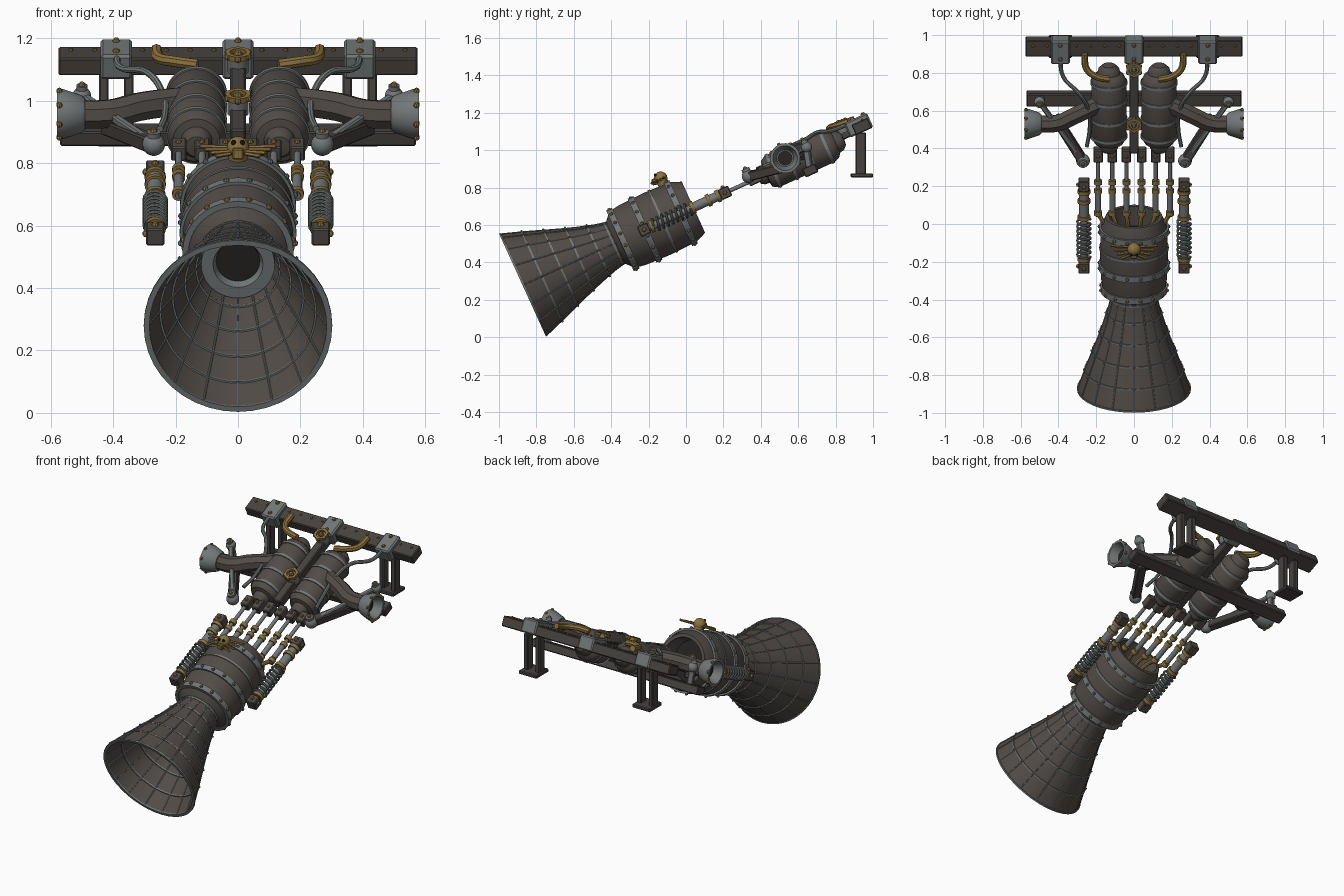
import bpy, bmesh, math
from mathutils import Matrix, Vector

if "Cube" in bpy.data.objects:
    bpy.data.objects.remove(bpy.data.objects["Cube"])

# Engine frame: x across, y along the thrust axis, z away from it
FRAME = Matrix.Translation((0, -.87, .28)) @ Matrix.Rotation(math.radians(24.5), 4, 'X')
INV = FRAME.inverted()
parts = []


def material(name, rgb):
    m = bpy.data.materials.new(name)
    m.use_nodes = True
    m.diffuse_color = (*rgb, 1)
    b = m.node_tree.nodes["Principled BSDF"]
    b.inputs["Base Color"].default_value = (*rgb, 1)
    b.inputs["Roughness"].default_value = .6
    return m


IRON = material("dark iron", (.085, .072, .063))
BEAM = material("beam iron", (.062, .054, .048))
STEEL = material("grey steel", (.17, .185, .185))
BRASS = material("aged brass", (.26, .165, .045))
SOOT = material("soot", (.02, .018, .016))


def W(x, y, z):
    "Upright coordinates to engine frame"
    return INV @ Vector((x, y, z))


def finish(name, mesh, mat):
    mesh.materials.clear()
    mesh.materials.append(mat)
    ob = bpy.data.objects.new(name, mesh)
    bpy.context.collection.objects.link(ob)
    ob.matrix_world = FRAME
    parts.append(ob)
    return ob


def from_bm(name, bm, mat):
    bmesh.ops.remove_doubles(bm, verts=bm.verts, dist=1e-5)
    bmesh.ops.recalc_face_normals(bm, faces=bm.faces)
    mesh = bpy.data.meshes.new(name)
    bm.to_mesh(mesh)
    bm.free()
    return finish(name, mesh, mat)


def lathe(name, profile, mat, at=(0, 0, 0), axis=(0, 1, 0), closed=False, n=40):
    "Spin (radius, distance) points round an axis"
    bm = bmesh.new()
    turn = Matrix.Translation(at) @ Vector(axis).to_track_quat('Z', 'Y').to_matrix().to_4x4()
    rows = [[bm.verts.new(turn @ Vector((r * math.cos(a), r * math.sin(a), t)))
             for a in [math.tau * i / n for i in range(n)]] for r, t in profile]
    pairs = list(zip(rows, rows[1:])) + ([(rows[-1], rows[0])] if closed else [])
    for p, q in pairs:
        for i in range(n):
            j = (i + 1) % n
            bm.faces.new((p[i], p[j], q[j], q[i]))
    return from_bm(name, bm, mat)


def rod(name, a, b, r, mat, n=16):
    a, d = Vector(a), Vector(b) - Vector(a)
    return lathe(name, [(0, 0), (r, 0), (r, d.length), (0, d.length)], mat, a, d, n=n)


def band(name, s, r, w, mat, x=0, inner=.02):
    pts = [(r - inner, -w / 2), (r, -w / 2), (r, w / 2), (r - inner, w / 2)]
    return lathe(name, pts, mat, (x, s, 0), closed=True)


def box(name, c, size, mat, bevel=.005, turn=Matrix()):
    bm = bmesh.new()
    bmesh.ops.create_cube(bm, size=1, matrix=Matrix.Diagonal((*size, 1)))
    bmesh.ops.bevel(bm, geom=bm.edges[:], offset=bevel, segments=1, affect='EDGES')
    bm.transform(Matrix.Translation(c) @ turn)
    return from_bm(name, bm, mat)


def strut(name, a, b, w, t, mat):
    d = b - a
    turn = d.to_track_quat('Y', 'Z').to_matrix().to_4x4()
    return box(name, (a + b) / 2, (w, d.length, t), mat, turn=turn)


def balls(name, centres, r, mat, seg=8):
    bm = bmesh.new()
    for c in centres:
        bmesh.ops.create_uvsphere(bm, u_segments=seg, v_segments=max(5, seg // 2), radius=r,
                                  matrix=Matrix.Translation(c))
    return from_bm(name, bm, mat)


def tubes(name, paths, r, mat, res=5):
    "Round tubes, one along each path of points"
    cu = bpy.data.curves.new(name, 'CURVE')
    cu.dimensions, cu.bevel_depth, cu.bevel_resolution = '3D', r, 2
    cu.resolution_u, cu.use_fill_caps = res, True
    for path in paths:
        sp = cu.splines.new('BEZIER')
        sp.bezier_points.add(len(path) - 1)
        for bp, p in zip(sp.bezier_points, path):
            bp.co = p
            bp.handle_left_type = bp.handle_right_type = 'AUTO'
    tmp = bpy.data.objects.new(name + "_path", cu)
    bpy.context.collection.objects.link(tmp)
    bpy.context.view_layer.update()
    mesh = bpy.data.meshes.new_from_object(tmp.evaluated_get(bpy.context.evaluated_depsgraph_get()))
    bpy.data.objects.remove(tmp)
    mesh.name = name
    return finish(name, mesh, mat)


def around(r, s, n, off=0):
    return [Vector((r * math.sin(math.tau * (i + off) / n), s, r * math.cos(math.tau * (i + off) / n)))
            for i in range(n)]


# Exhaust bell with ribs and hoops inside and out
bell = [(.298, 0), (.26, .11), (.22, .22), (.18, .33), (.145, .44), (.122, .53), (.118, .6)]
lathe("exhaust_bell", bell + [(r - .01, s) for r, s in reversed(bell)], IRON, closed=True, n=64)
for side, off in (("outer", 0), ("inner", -.011)):
    rings = [around(r + off, s, 16) for r, s in bell]
    tubes(side + "_bell_ribs", list(zip(*rings)), .0035, STEEL, 2)
for i, (r, s) in enumerate(bell[:6]):
    band(f"bell_hoop_{i}", s, r + .004, .009, STEEL, inner=.018)
balls("bell_rivets", [p for r, s in bell[1:5] for p in around(r + .005, s, 16)], .006, STEEL)
lathe("bell_throat", [(0, .5), (.07, .5), (.08, .47), (.118, .47), (.118, .53), (0, .53)], STEEL)
lathe("throat_core", [(0, .496), (.07, .496), (.07, .502), (0, .502)], SOOT)

# Combustion chamber, open at the rear
lathe("chamber", [(0, .54), (.12, .54), (.165, .58), (.175, .64), (.18, .78), (.175, .94), (.15, 1.0),
                  (.13, 1.0), (.125, .88), (0, .88)], IRON, n=48)
lathe("chamber_bore", [(0, .883), (.122, .883), (.122, .889), (0, .889)], SOOT)
for i, (s, r) in enumerate(((.585, .178), (.715, .187), (.925, .186))):
    band(f"chamber_band_{i}", s, r, .034, STEEL)
    balls(f"chamber_bolts_{i}", around(r, s, 16, .5), .01, STEEL if i else BRASS)
band("chamber_seam", .82, .184, .012, STEEL)

# Winged skull emblem on the chamber
skull = W(0, -.135, .85)
flat = Matrix.Rotation(math.radians(-14), 4, 'X')
balls("skull", [skull], .036, BRASS, 16)
box("skull_jaw", skull + Vector((0, -.038, -.004)), (.036, .03, .035), BRASS, turn=flat)
balls("skull_eyes", [skull + Vector((x, -.019, .026)) for x in (-.014, .014)], .009, SOOT)
rod("emblem_post", skull, skull + Vector((0, 0, -.07)), .03, BRASS)
for sx in (-1, 1):
    for k in range(4):
        a = skull + Vector((sx * .02, .012 - k * .016, -.005))
        strut("wing_feather", a, a + Vector((sx * (.105 - k * .017), .008 - k * .01, 0)), .014, .013, BRASS)

# Feed rods between chamber and tanks
for x in [sx * d for sx in (-1, 1) for d in (.04, .115, .19)]:
    rod("feed_rod", (x, 1.0, 0), (x, 1.37, 0), .011, STEEL)
    rod("feed_sleeve", (x, 1.04, 0), (x, 1.15, 0), .016, STEEL)
    for s in (1.02, 1.15, 1.2):
        rod("feed_collar", (x, s - .012, 0), (x, s + .012, 0), .021, BRASS)
    box("feed_block", (x, 1.36, 0), (.05, .075, .05), IRON)
    balls("feed_block_bolt", [(x, 1.36, .026)], .01, BRASS)
    tubes("feed_elbow", [[(x, 1.02, 0), (x * .85, .97, .012), (x * .6, .89, 0)]], .012, BRASS)

for sx in (-1, 1):
    # Spring dampers beside the chamber
    x = sx * .265
    for s in (.71, 1.185):
        box("damper_block", (x, s, 0), (.06, .06, .06), IRON)
        balls("damper_bolts", [(x, s, .03), (x + sx * .03, s, 0)], .012, BRASS)
    rod("damper_core", (x, .72, 0), (x, 1.0, 0), .019, STEEL)
    rod("damper_rod", (x, .98, 0), (x, 1.17, 0), .026, STEEL)
    for s in (.755, .995, 1.09, 1.145):
        rod("damper_collar", (x, s - .01, 0), (x, s + .01, 0), .034, BRASS)
    coil = [(x + .035 * math.cos(i * math.pi / 4), .765 + i * .0034, .035 * math.sin(i * math.pi / 4))
            for i in range(65)]
    tubes("damper_spring", [coil], .0065, STEEL, 2)

    # Fuel tanks
    x = sx * .133
    lathe("fuel_tank", [(0, 1.375), (.035, 1.38), (.048, 1.40), (.05, 1.425), (.075, 1.43), (.093, 1.46),
                        (.093, 1.79), (.08, 1.82), (.06, 1.835), (.055, 1.86), (.035, 1.88), (0, 1.885)],
          IRON, (x, 0, 0))
    for s in (1.47, 1.57, 1.68, 1.78):
        band("tank_band", s, .098, .016, STEEL, x)

    # Side thruster elbow and cup
    tubes("thruster_pipe", [[W(sx * .17, .64, 1.0), W(sx * .32, .57, .98), W(sx * .4, .535, .96),
                             W(sx * .52, .53, .955)]], .048, IRON)
    lathe("thruster_cup", [(0, 0), (.05, 0), (.06, .01), (.08, .07), (.08, .09), (.066, .09), (.045, .035),
                           (0, .035)], STEEL, W(sx * .49, .53, .957), (sx, 0, 0))
    rod("thruster_bore", W(sx * .52, .53, .957), W(sx * .531, .53, .957), .04, SOOT)
    hub = W(sx * .572, .53, .957)
    balls("thruster_bolts", [hub + Vector((0, p.x, p.z)) for p in around(.08, 0, 8)], .01, BRASS)

    # Stabiliser linkage
    low, high, mid = W(sx * .27, .335, .86), W(sx * .5, .645, 1.015), W(sx * .42, .57, .92)
    strut("main_link", low, mid, .05, .05, BEAM)
    strut("thin_link", low, high, .026, .026, STEEL)
    strut("hanger_link", high, W(sx * .49, .66, .91), .035, .035, STEEL)
    for p, r in ((low, .037), (high, .03)):
        balls("link_joint", [p], r, STEEL, 16)
        rod("joint_cap", p, p + Vector((0, 0, r + .008)), r * .6, STEEL)
        balls("joint_bolt", [p + Vector((0, 0, r + .008))], .012, BRASS)

    # Cables and brass pipes
    tubes("control_cable", [[W(sx * .39, .89, 1.15), W(sx * .375, .78, 1.105), W(sx * .29, .69, 1.09),
                             W(sx * .24, .6, 1.02), W(sx * .235, .5, .95), W(sx * .25, .41, .91)]], .011, STEEL)
    tubes("brass_pipe", [[W(sx * .262, .9, 1.165), W(sx * .25, .82, 1.135), W(sx * .2, .78, 1.125),
                          W(sx * .13, .765, 1.115)]], .018, BRASS)

    # Upright posts, square to the ground
    upright = INV.to_3x3().to_4x4()
    for px in (.35, .43):
        box("post", W(sx * px, .935, .98), (.03, .055, .23), BEAM, turn=upright)
    box("post_foot", W(sx * .39, .94, .865), (.125, .12, .022), BEAM, turn=upright)

# Frame: spine, cross beams and clamps
box("spine", (0, 1.7, .025), (.05, .62, .06), BEAM)
box("rear_beam", (0, 1.998, .02), (1.15, .095, .06), BEAM)
box("lower_beam", (0, 1.65, -.08), (1.14, .075, .05), BEAM)
balls("beam_rivets", [(i * .0765, 2.015, .05) for i in range(-7, 8)], .008, BRASS)
for x in (-.39, 0, .39):
    box("beam_clamp", (x, 1.985, .033), (.1, .135, .085), STEEL, .008)
    balls("clamp_bolts", [(x, s, .076) for s in (1.95, 2.03)], .012, BRASS)

# Valve wheels on the spine
for s in (1.573, 1.895):
    rod("valve_stem", (0, s, .03), (0, s, .085), .034, STEEL, 24)
    lathe("valve_wheel", [(.026, -.009), (.04, -.009), (.04, .009), (.026, .009)], BRASS, (0, s, .09),
          (0, 0, 1), True, 24)
    balls("valve_knobs", [Vector((p.x, s + p.z, .09)) for p in around(.038, 0, 6)], .011, BRASS)
    balls("valve_hub", [(0, s, .09)], .015, BRASS)

# Smooth round surfaces, keep hard edges
bpy.ops.object.select_all(action='DESELECT')
for ob in parts:
    ob.select_set(True)
bpy.context.view_layer.objects.active = parts[0]
bpy.ops.object.shade_smooth_by_angle(angle=math.radians(35))
